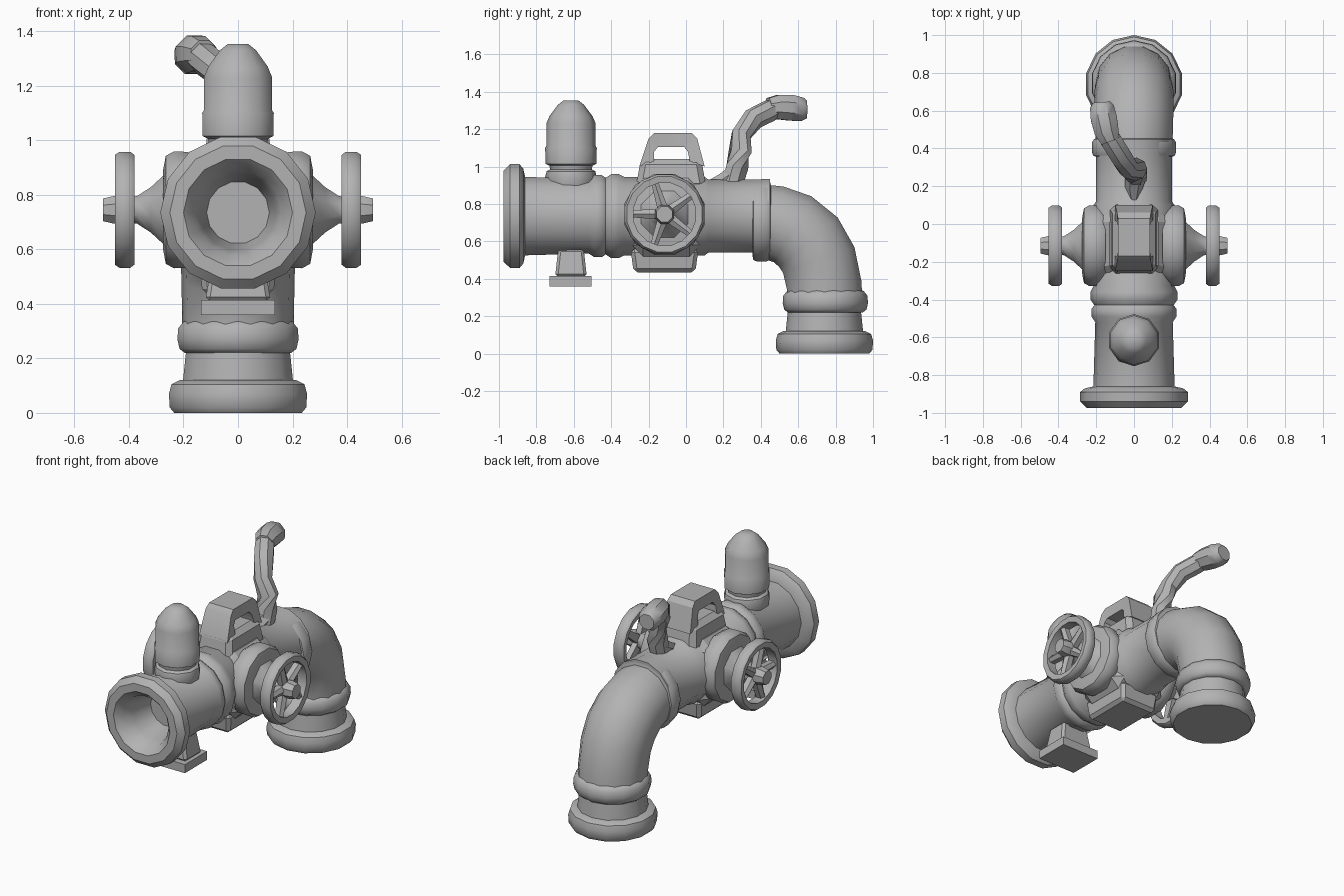
import bpy, bmesh, math
from mathutils import Vector, Matrix

if "Cube" in bpy.data.objects:
    bpy.data.objects.remove(bpy.data.objects["Cube"])

metal = bpy.data.materials.new("cast_iron_grey")
metal.diffuse_color = (0.45, 0.45, 0.45, 1)
metal.use_nodes = True
metal.node_tree.nodes["Principled BSDF"].inputs["Base Color"].default_value = metal.diffuse_color


def finish(name, bm, angle=40):
    bmesh.ops.remove_doubles(bm, verts=bm.verts, dist=0.0005)
    bmesh.ops.recalc_face_normals(bm, faces=bm.faces)
    me = bpy.data.meshes.new(name)
    bm.to_mesh(me)
    bm.free()
    me.materials.append(metal)
    ob = bpy.data.objects.new(name, me)
    bpy.context.collection.objects.link(ob)
    bpy.ops.object.select_all(action='DESELECT')
    ob.select_set(True)
    bpy.context.view_layer.objects.active = ob
    bpy.ops.object.shade_smooth_by_angle(angle=math.radians(angle))
    return ob


def skin(bm, rings, caps=True, loop=False):
    """Bridge successive rings of points with quads."""
    vs = [[bm.verts.new(p) for p in r] for r in rings]
    n = len(vs[0])
    pairs = list(zip(vs, vs[1:])) + ([(vs[-1], vs[0])] if loop else [])
    for a, b in pairs:
        for i in range(n):
            bm.faces.new((a[i], a[(i + 1) % n], b[(i + 1) % n], b[i]))
    if caps and not loop:
        bm.faces.new(vs[0])
        bm.faces.new(vs[-1])


def ring(center, direction, r, n):
    q = Vector(direction).to_track_quat('Z', 'X')
    return [Vector(center) + q @ Vector((r * math.cos(2 * math.pi * (i + .5) / n),
                                         r * math.sin(2 * math.pi * (i + .5) / n), 0)) for i in range(n)]


def lathe(name, profile, origin, axis, n=14, loop=False):
    """Profile holds (radius, distance along axis)."""
    bm = bmesh.new()
    o, a = Vector(origin), Vector(axis)
    skin(bm, [ring(o + a * t, a, r, n) for r, t in profile], loop=loop)
    return finish(name, bm)


def sweep(name, path, radii, n):
    bm = bmesh.new()
    pts = [Vector(p) for p in path]
    rings = []
    for i, p in enumerate(pts):
        d = pts[min(i + 1, len(pts) - 1)] - pts[max(i - 1, 0)]
        rings.append(ring(p, d, radii[i], n))
    skin(bm, rings)
    return finish(name, bm)


def block(name, lo, hi, taper=1.0, bevel=0.02):
    """Box whose top is scaled by taper."""
    lo, hi = Vector(lo), Vector(hi)
    c, s = (lo + hi) / 2, hi - lo
    bm = bmesh.new()
    bmesh.ops.create_cube(bm, size=1)
    for v in bm.verts:
        k = taper if v.co.z > 0 else 1
        v.co = c + Vector((v.co.x * s.x * k, v.co.y * s.y * k, v.co.z * s.z))
    if bevel:
        bmesh.ops.bevel(bm, geom=bm.edges[:], offset=bevel, segments=1, affect='EDGES')
    return finish(name, bm, 30)


# Horizontal pipe with hollow thick front lip and collars
lathe("main_pipe", [(.115, -.72), (.14, -.86), (.16, -.93), (.2, -.975), (.25, -.975), (.285, -.94),
                    (.285, -.89), (.26, -.87), (.215, -.86), (.205, -.52), (.225, -.49), (.225, -.45),
                    (.21, -.43), (.23, -.4), (.23, -.36), (.215, -.33), (.215, .1), (.2, .12), (.2, .36),
                    (.205, .45)], (0, 0, .735), (0, 1, 0))
lathe("middle_flange", [(.19, .355), (.215, .36), (.223, .38), (.223, .43), (.212, .45), (.19, .455)],
      (0, 0, .71), (0, 1, 0))

# Elbow turning down, then the lower collar and foot flange
sweep("elbow_pipe", [(0, .40, .71), (0, .47, .70), (0, .57, .665), (0, .655, .595), (0, .71, .50),
                     (0, .74, .36), (0, .745, .25)],
      [.2, .205, .208, .21, .208, .205, .205], 14)
lathe("lower_collar", [(.2, .22), (.22, .235), (.228, .27), (.225, .31), (.205, .335), (.19, .34)],
      (0, .745, 0), (0, 0, 1))
lathe("lower_neck", [(.21, .09), (.195, .23)], (0, .74, 0), (0, 0, 1))
lathe("bottom_flange", [(.24, 0), (.257, .02), (.26, .07), (.25, .105), (.22, .12), (.19, .122)],
      (0, .74, 0), (0, 0, 1))

# Domed air chamber on top
lathe("air_chamber", [(.13, .9), (.138, .945), (.13, .975), (.112, .985), (.115, 1.005), (.136, 1.015),
                      (.138, 1.1), (.132, 1.11), (.132, 1.23), (.115, 1.27), (.07, 1.33), (.04, 1.353)],
      (0, -.615, 0), (0, 0, 1), 10)

# Small square stand under the front pipe
block("stand_plate", (-.135, -.73, .36), (.135, -.505, .415), 1, 0)
block("stand_neck", (-.12, -.70, .41), (.12, -.53, .56), .8, .015)

# Valve housing with lower and upper blocks
block("valve_body", (-.2, -.29, .52), (.2, .08, .94), .95, .06)
block("valve_base", (-.13, -.28, .435), (.13, .05, .56), 1.1, .02)
block("valve_bonnet", (-.13, -.27, .88), (.13, .11, 1.04), .85, .03)

# Arched yoke: rounded rectangular loop, open sideways
bm = bmesh.new()
outer = [(-.25, 1.0), (-.2, 1.15), (-.17, 1.18), (.03, 1.18), (.06, 1.15), (.10, 1.0)]
inner = [(-.17, 1.03), (-.17, 1.08), (-.15, 1.105), (-.01, 1.105), (.01, 1.08), (.02, 1.03)]
skin(bm, [[(-w, y, z), (w, y, z), (w, b, c), (-w, b, c)]
          for (y, z), (b, c), w in zip(outer, inner, (.1, .09, .085, .085, .09, .1))])
bmesh.ops.recalc_face_normals(bm, faces=bm.faces)
finish("yoke", bm, 30)

# Side valves: disc, stem and handwheel on each side
wc_y, wc_z = -.115, .745
for s, side in ((1, "right"), (-1, "left")):
    ax = (s, 0, 0)
    c = Vector((0, wc_y, wc_z))
    lathe(side + "_side_disc", [(.2, .15), (.22, .185), (.222, .235), (.205, .265), (.15, .275)], c, ax, 12)
    lathe(side + "_stem", [(.145, .265), (.09, .32), (.055, .37), (.05, .4), (.055, .455), (.045, .495)],
          c - Vector((0, 0, .0)), ax, 8)
    lathe(side + "_wheel_rim", [(.17, .385), (.205, .38), (.217, .395), (.217, .435), (.205, .452),
                                (.17, .448)], c, ax, 16, loop=True)
    bm = bmesh.new()
    for k in range(5):
        rot = Matrix.Rotation(2 * math.pi * k / 5 + .3, 4, 'X')
        prof = [(.03, .028), (.19, .018)]
        rings = []
        for d, w in prof:
            rings.append([c + rot @ Vector((s * x, q, d)) for x, q in
                          ((.39, -w), (.39, w), (.425, w), (.44, 0), (.425, -w))])
        skin(bm, rings)
    finish(side + "_wheel_spokes", bm, 30)

# Crooked lever handle with wedge-shaped root
sweep("lever_root", [(0, .12, .9), (0, .2, .92), (.01, .27, .96)], [.025, .05, .06], 7)
sweep("lever_arm", [(.01, .25, .91), (.01, .275, 1.0), (.01, .29, 1.08), (-.03, .295, 1.17),
                    (-.07, .36, 1.255), (-.12, .44, 1.295), (-.15, .49, 1.32)],
      [.06, .064, .062, .055, .06, .06, .055], 8)
sweep("lever_grip", [(-.125, .44, 1.315), (-.145, .49, 1.318), (-.16, .56, 1.315), (-.17, .62, 1.305),
                     (-.172, .645, 1.305)], [.055, .07, .075, .068, .05], 8)
